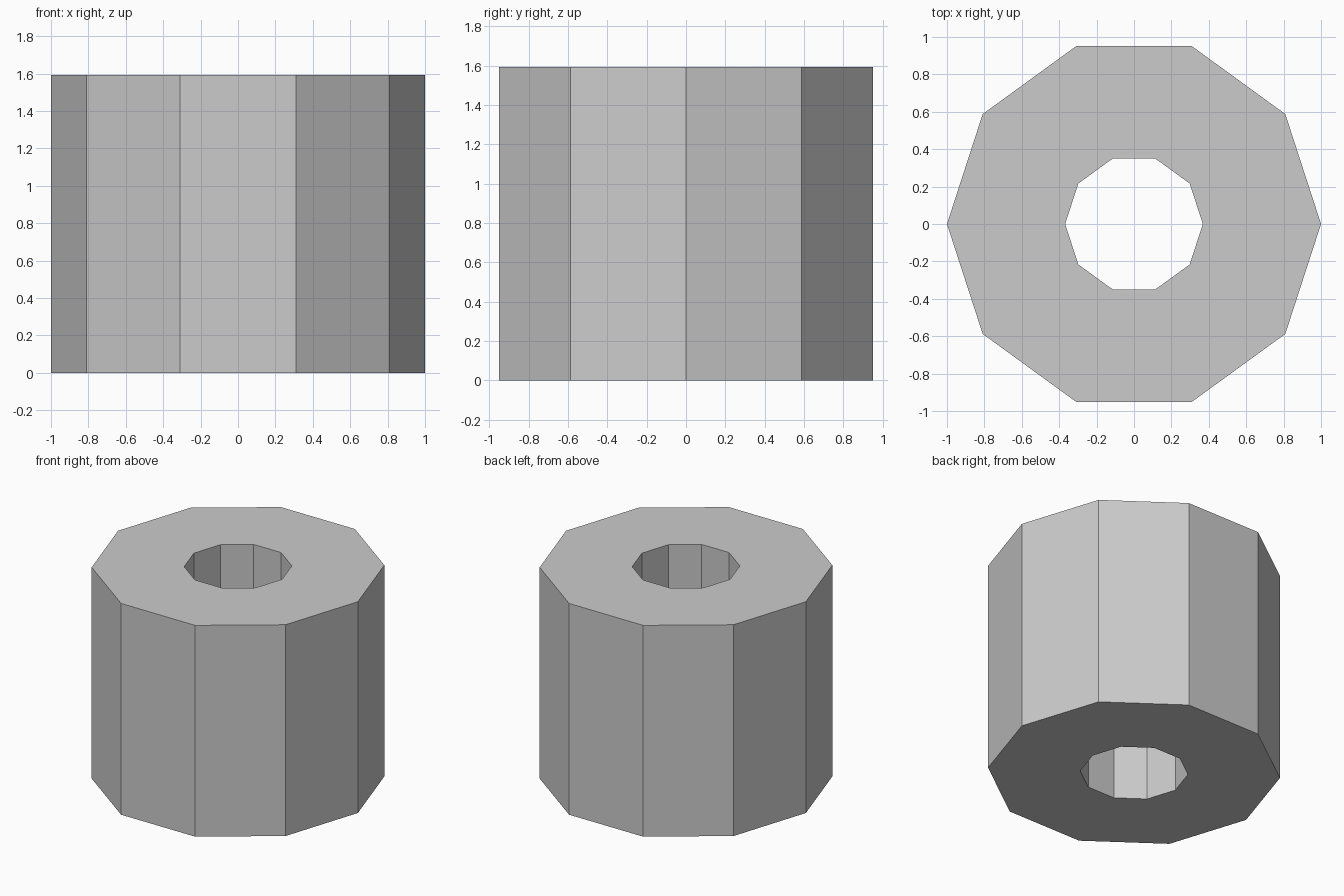
import bpy, bmesh
from math import cos, sin, tau

if "Cube" in bpy.data.objects:
    bpy.data.objects.remove(bpy.data.objects["Cube"])

SIDES = 10
OUTER, INNER, HEIGHT = 1.0, 0.368, 1.593

bm = bmesh.new()


def ring(radius, z):
    return [bm.verts.new((radius * cos(tau * i / SIDES), radius * sin(tau * i / SIDES), z))
            for i in range(SIDES)]


# Rectangular wall section swept round: outer wall, top, bore, underside
rings = [ring(OUTER, 0), ring(OUTER, HEIGHT), ring(INNER, HEIGHT), ring(INNER, 0)]
for k in range(4):
    a, b = rings[k], rings[(k + 1) % 4]
    for i in range(SIDES):
        j = (i + 1) % SIDES
        bm.faces.new((a[i], a[j], b[j], b[i]))
bmesh.ops.recalc_face_normals(bm, faces=bm.faces)

# Ten-sided tube with flat faces
mesh = bpy.data.meshes.new("ten_sided_tube")
bm.to_mesh(mesh)
bm.free()
tube = bpy.data.objects.new("ten_sided_tube", mesh)
bpy.context.collection.objects.link(tube)
